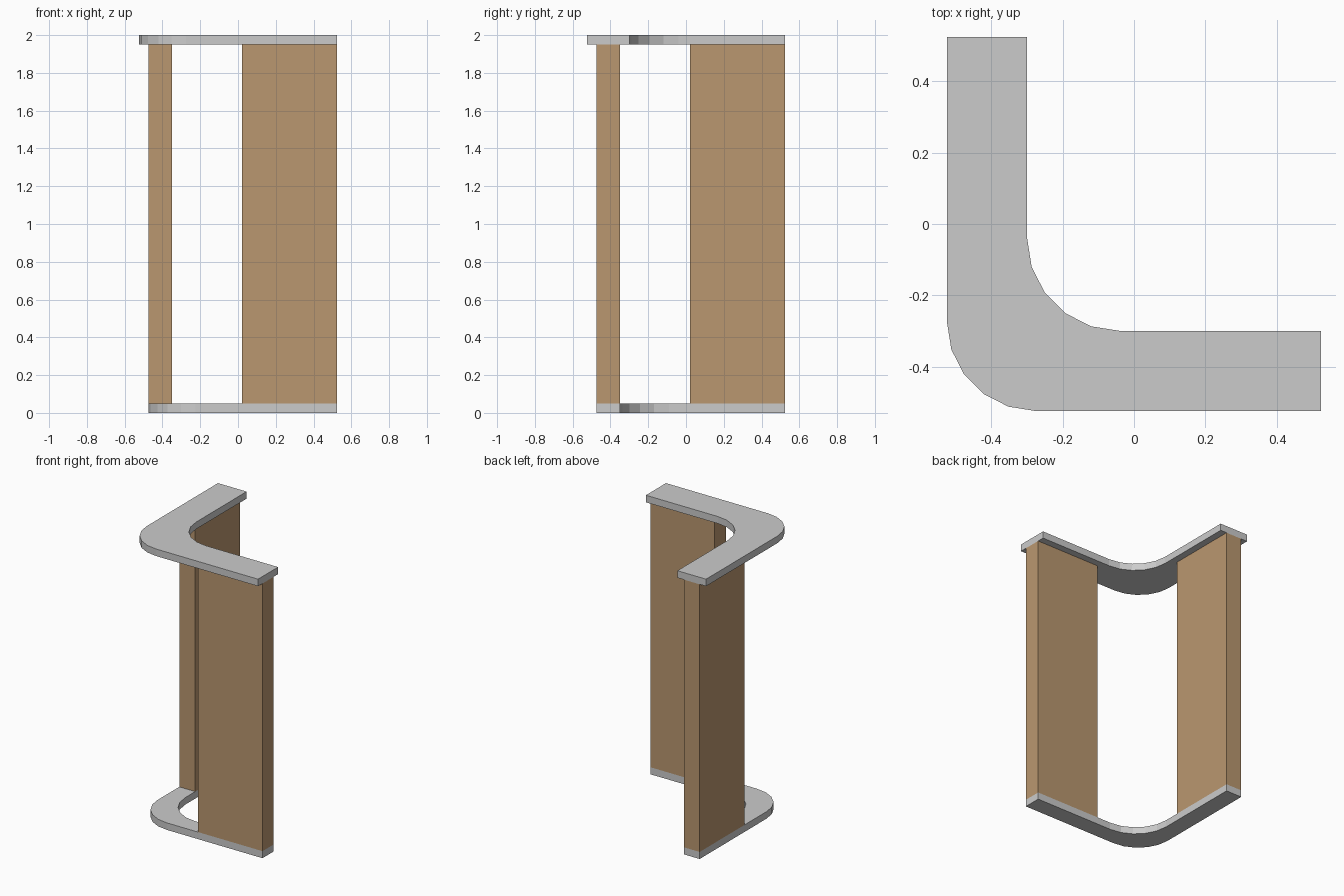
import bpy, bmesh
from math import cos, sin, pi

if "Cube" in bpy.data.objects:
    bpy.data.objects.remove(bpy.data.objects["Cube"])

END = 0.525   # free end of both arms
SEG = 5       # segments per rounded corner


def arc(edge, r):
    """Quarter arc rounding the L corner whose two sides lie on x=edge, y=edge."""
    c = edge + r
    return [(c - r * cos(i * pi / 2 / SEG), c - r * sin(i * pi / 2 / SEG))
            for i in range(SEG + 1)]


def add_object(name, bm, mat=None):
    bmesh.ops.recalc_face_normals(bm, faces=bm.faces)
    me = bpy.data.meshes.new(name)
    bm.to_mesh(me)
    bm.free()
    ob = bpy.data.objects.new(name, me)
    bpy.context.collection.objects.link(ob)
    if mat:
        me.materials.append(mat)


def prism(name, outline, z0, z1, mat=None):
    bm = bmesh.new()
    face = bm.faces.new([bm.verts.new((x, y, z0)) for x, y in outline])
    ext = bmesh.ops.extrude_face_region(bm, geom=[face], use_keep_orig=True)
    top = [v for v in ext["geom"] if isinstance(v, bmesh.types.BMVert)]
    bmesh.ops.translate(bm, verts=top, vec=(0, 0, z1 - z0))
    add_object(name, bm, mat)


def l_slab(name, outer, inner, z0, z1):
    outline = ([(outer, END)] + arc(outer, 0.25) + [(END, outer), (END, inner)]
               + arc(inner, 0.26)[::-1] + [(inner, END)])
    prism(name, outline, z0, z1)


wood = bpy.data.materials.new("brown_wood")
wood.diffuse_color = (0.49, 0.31, 0.16, 1)
wood.use_nodes = True
wood.node_tree.nodes["Principled BSDF"].inputs["Base Color"].default_value = wood.diffuse_color

# Rounded L-shaped base and wider counter top
l_slab("base", -0.475, -0.35, 0, 0.05)
l_slab("counter_top", -0.525, -0.30, 1.95, 2.0)

# Wooden panels along the two straight arms
panel = [(0.02, -0.475), (END, -0.475), (END, -0.35), (0.02, -0.35)]
prism("front_panel", panel, 0.05, 1.95, wood)
prism("left_panel", [(y, x) for x, y in panel], 0.05, 1.95, wood)
